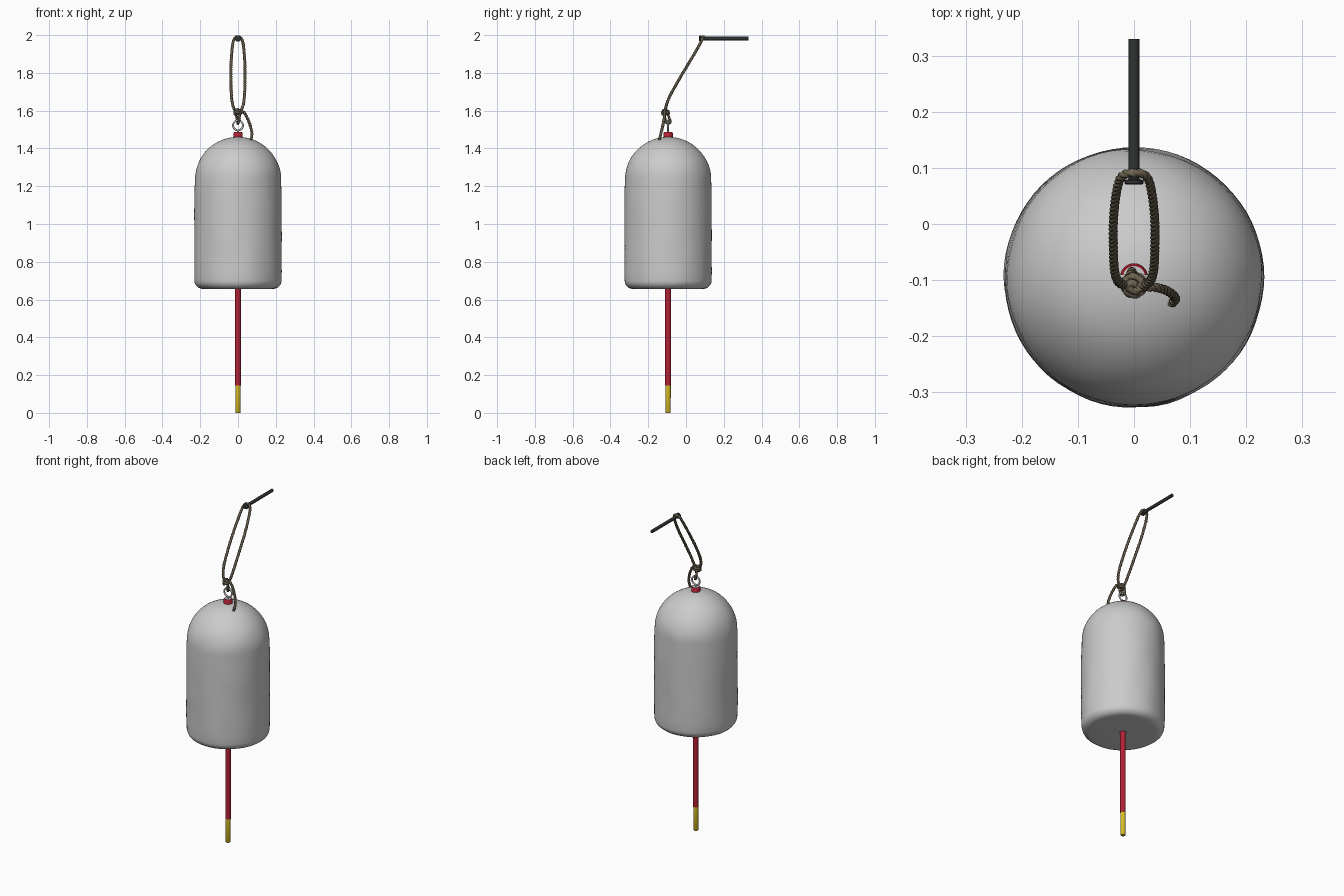
import bpy, bmesh, math
from math import sin, cos, pi, tau
from mathutils import Vector, Quaternion, noise

if "Cube" in bpy.data.objects:
    bpy.data.objects.remove(bpy.data.objects["Cube"])

CY = -0.095  # y of the buoy axis


def material(name, rgb):
    m = bpy.data.materials.new(name)
    m.diffuse_color = (*rgb, 1)
    m.use_nodes = True
    m.node_tree.nodes["Principled BSDF"].inputs["Base Color"].default_value = m.diffuse_color
    return m


RED = material("red_paint", (0.45, 0.015, 0.035))
YELLOW = material("yellow_paint", (0.70, 0.52, 0.02))
ROPE = material("rope_fibre", (0.15, 0.125, 0.08))
IRON = material("dark_iron", (0.03, 0.035, 0.033))


def finish(name, bm, mat=None, angle=40):
    bmesh.ops.recalc_face_normals(bm, faces=bm.faces)
    me = bpy.data.meshes.new(name)
    bm.to_mesh(me)
    bm.free()
    ob = bpy.data.objects.new(name, me)
    bpy.context.collection.objects.link(ob)
    if mat:
        me.materials.append(mat)
    bpy.ops.object.select_all(action='DESELECT')
    ob.select_set(True)
    bpy.context.view_layer.objects.active = ob
    bpy.ops.object.shade_smooth_by_angle(angle=math.radians(angle))
    return ob


def skin(bm, rings, closed=False, caps=True):
    n = len(rings[0])
    pairs = list(zip(rings, rings[1:])) + ([(rings[-1], rings[0])] if closed else [])
    for a, b in pairs:
        for i in range(n):
            j = (i + 1) % n
            bm.faces.new((a[i], a[j], b[j], b[i]))
    if caps and not closed:
        bm.faces.new(rings[0])
        bm.faces.new(rings[-1])


def lathe(name, profile, n=32, mat=None, origin=(0, CY, 0), axis='Z', dent=0):
    bm = bmesh.new()
    rings = []
    for r, h in profile:
        ring = []
        for i in range(n):
            a = tau * i / n
            p = Vector((r * cos(a), r * sin(a), h))
            if axis == 'Y':
                p = Vector((p.x, p.z, p.y))
            if dent:  # gentle worn-foam unevenness
                d = 1 + dent * noise.noise(p * 9)
                p.x *= d
                p.y *= d
            ring.append(bm.verts.new(p + Vector(origin)))
        rings.append(ring)
    skin(bm, rings)
    return finish(name, bm, mat)


def smooth_path(pts, step=0.004):
    # Catmull-Rom curve through the points
    P = [Vector(p) for p in pts]
    P = [2 * P[0] - P[1]] + P + [2 * P[-1] - P[-2]]
    out = []
    for a, b, c, d in zip(P, P[1:], P[2:], P[3:]):
        k = max(2, round((c - b).length / step))
        for i in range(k):
            t = i / k
            out.append(0.5 * (2 * b + (c - a) * t + (2 * a - 5 * b + 4 * c - d) * t * t
                              + (3 * b - a - 3 * c + d) * t ** 3))
    return out + [P[-2]]


def rope(name, pts, r=0.0085, pitch=0.042, n=12):
    # three-lobed section twisted along the path
    path = smooth_path(pts)
    bm = bmesh.new()
    rings, dist = [], 0
    t0 = (path[1] - path[0]).normalized()
    u = t0.orthogonal().normalized()
    for k, p in enumerate(path):
        t = (path[min(k + 1, len(path) - 1)] - path[max(k - 1, 0)]).normalized()
        u = t0.rotation_difference(t) @ u
        v = t.cross(u)
        if k:
            dist += (p - path[k - 1]).length
        tw = tau * dist / pitch
        t0 = t
        ring = []
        for i in range(n):
            a = tau * i / n
            rr = r * (0.72 + 0.28 * abs(cos(1.5 * a)))
            ring.append(bm.verts.new(p + rr * (cos(a + tw) * u + sin(a + tw) * v)))
        rings.append(ring)
    skin(bm, rings)
    return finish(name, bm, ROPE, 60)


# foam float: flat base with a stick hole, rounded shoulder, straight wall, dome
prof = [(0.019, 0.68), (0.019, 0.656), (0.10, 0.655), (0.18, 0.656)]
prof += [(0.185 + 0.045 * sin(a), 0.70 - 0.044 * cos(a)) for a in [pi / 2 * i / 6 for i in range(1, 7)]]
prof += [(0.231, 0.75 + 0.06 * i) for i in range(7)] + [(0.230, 1.18)]
prof += [(0.228 * cos(a), 1.235 + 0.226 * sin(a)) for a in [1.48 * i / 16 for i in range(17)]]
lathe("float_body", prof, 72, dent=0.014)

# stick through the float, with painted tip and top collar
lathe("stick", [(0.0155, 0.145), (0.0155, 1.46)], 24, RED)
lathe("stick_tip", [(0.012, 0), (0.014, 0.003), (0.0145, 0.146)], 24, YELLOW)
lathe("top_collar", [(0.025, 1.44), (0.025, 1.482), (0.022, 1.486)], 32, RED)
lathe("collar_washer", [(0.020, 1.480), (0.020, 1.488)], 32)

# screw eye
lathe("eye_shank", [(0.005, 1.48), (0.005, 1.499)], 16)
bm = bmesh.new()
rings = []
for k in range(36):
    a = tau * k / 36
    d = Vector((cos(a), 0, sin(a)))
    rings.append([bm.verts.new(Vector((0, CY, 1.522)) + d * (0.026 + 0.005 * cos(b))
                               + Vector((0, 0.005 * sin(b), 0)))
                  for b in [tau * i / 10 for i in range(10)]])
skin(bm, rings, closed=True)
finish("eye_ring", bm)

# nail lying along y, with its head to the front
NZ = 1.982
lathe("nail", [(0.014, 0.070), (0.0165, 0.072), (0.0165, 0.078), (0.0095, 0.080), (0.0095, 0.33)],
      20, IRON, (0, 0, NZ), 'Y')

# hanging loop over the nail
side = [(0.006, -0.110, 1.588), (0.024, -0.107, 1.618), (0.034, -0.088, 1.672), (0.037, -0.040, 1.76),
        (0.036, 0.020, 1.86), (0.028, 0.072, 1.95), (0.017, 0.088, 1.983)]
rope("hanging_loop", side + [(0, 0.091, 1.9915)] + [(-x, y, z) for x, y, z in reversed(side)])

# rope bight through the screw eye
rope("eye_bight", [(0.009, -0.112, 1.60), (0.008, -0.112, 1.565), (0.003, -0.105, 1.538), (0, -0.093, 1.532),
                   (-0.003, -0.083, 1.540), (-0.008, -0.092, 1.57), (-0.008, -0.105, 1.60)], 0.0075)

# knot coil running out into the loose tail
coil = [(0.004 * cos(a * 1.0), -0.109 + 0.004 * sin(a), 1.606) for a in (0, 2.0)]
coil += [((0.008 + 0.009 * min(1, k / 8)) * cos(k * pi / 4 + 2.8),
          -0.109 + (0.008 + 0.009 * min(1, k / 8)) * sin(k * pi / 4 + 2.8),
          1.605 - 0.0014 * k) for k in range(19)]
rope("knot", coil, 0.008)
rope("loose_tail", [(0.004, -0.111, 1.588), (0.020, -0.113, 1.597), (0.036, -0.113, 1.585), (0.054, -0.117, 1.55),
                    (0.068, -0.125, 1.51), (0.074, -0.134, 1.475), (0.068, -0.141, 1.446)])
